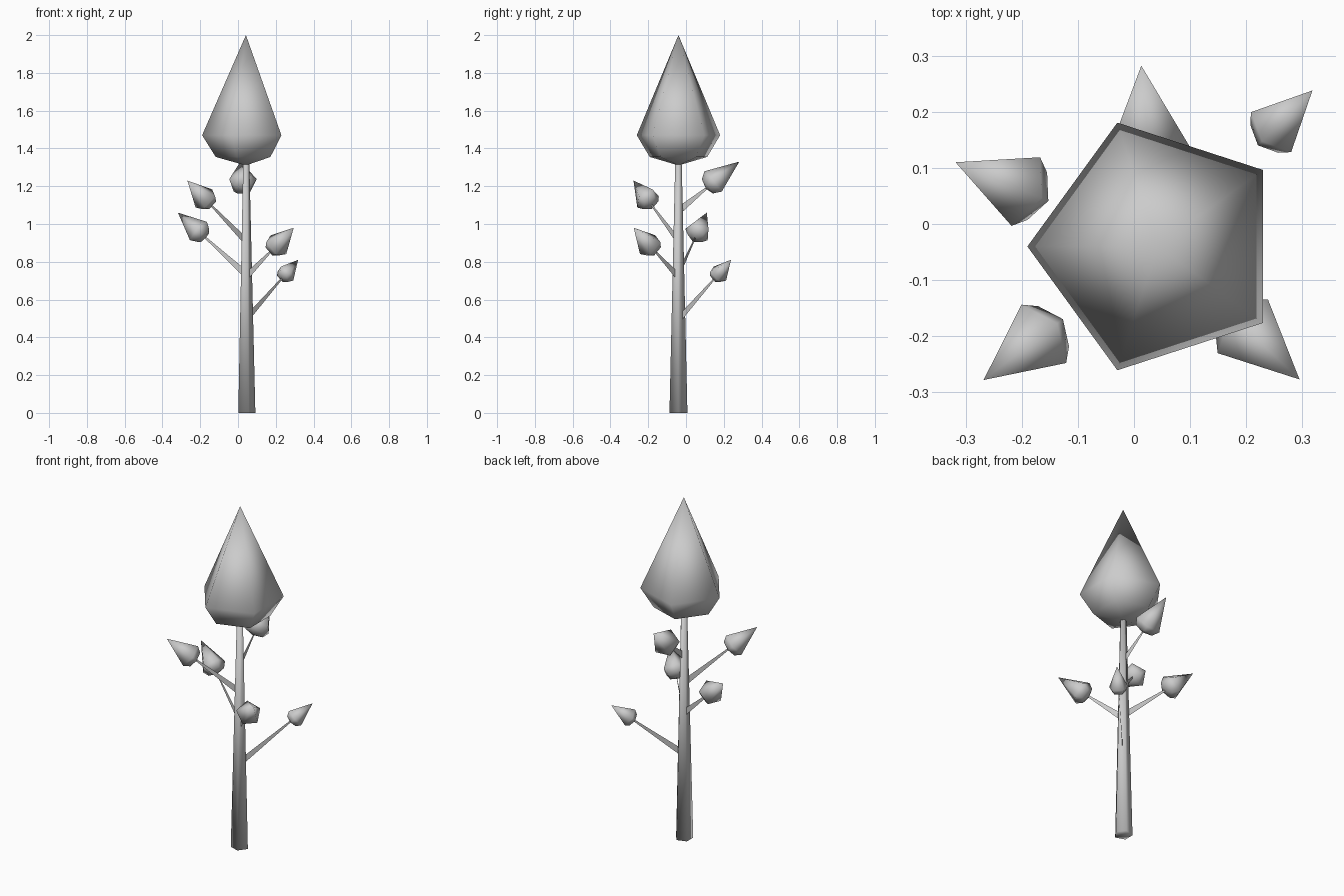
import bpy
from math import cos, sin, tan, pi, radians
from mathutils import Matrix, Vector

if "Cube" in bpy.data.objects:
    bpy.data.objects.remove(bpy.data.objects["Cube"])

CX, CY = 0.042, -0.04          # trunk axis


def make_object(name, verts, faces, smooth=True):
    mesh = bpy.data.meshes.new(name)
    mesh.from_pydata(verts, [], faces)
    for p in mesh.polygons:
        p.use_smooth = smooth
    obj = bpy.data.objects.new(name, mesh)
    bpy.context.collection.objects.link(obj)
    return obj


def lathe(name, profile, sides, phase, smooth=True):
    """Low-poly revolved shape from (radius, z) pairs; radius 0 makes a point."""
    verts, faces, rings = [], [], []
    for r, z in profile:
        start = len(verts)
        n = sides if r else 1
        verts += [(r * cos(phase + 2 * pi * i / sides),
                   r * sin(phase + 2 * pi * i / sides), z) for i in range(n)]
        rings.append([start + i % n for i in range(sides)])
    for lo, hi in zip(rings, rings[1:]):
        for i in range(sides):
            j = (i + 1) % sides
            quad = [lo[i], lo[j], hi[j], hi[i]]
            faces.append(list(dict.fromkeys(quad)))
    return make_object(name, verts, faces, smooth)


# trunk: tapered five-sided post
trunk = lathe("trunk", [(0, 0), (0.05, 0), (0.018, 1.33), (0, 1.33)], 5, 0)
trunk.location = (CX, CY, 0)

# foliage bud profile, base at the origin
BUD = [(0, 0), (0.16, 0.045), (0.232, 0.16), (0, 0.69)]
crown = lathe("crown", BUD, 5, pi / 5)
crown.location = (CX, CY, 1.31)

# branches: tip of each leaf bud, pitch in degrees, bud length
BRANCHES = [
    ((0.318, 0.238, 0.81), 39, 0.158),
    ((0.295, -0.277, 0.98), 37, 0.205),
    ((-0.268, -0.278, 1.23), 39.5, 0.205),
    ((-0.318, 0.11, 1.06), 40, 0.207),
    ((0.013, 0.282, 1.33), 39, 0.228),
]
for n, (tip, pitch, length) in enumerate(BRANCHES, 1):
    tip = Vector(tip)
    flat = Vector((tip.x - CX, tip.y - CY, 0))
    reach = flat.length
    flat.normalize()
    a = radians(pitch)
    axis = flat * cos(a) + Vector((0, 0, sin(a)))
    base = tip - axis * length

    # leaf bud: small tilted copy of the crown shape
    bud = lathe(f"leaf_bud_{n}", BUD, 5, pi / 5)
    yaw = Vector((1, 0)).angle_signed(flat.xy) * -1
    rot = Matrix.Rotation(yaw, 4, 'Z') @ Matrix.Rotation(pi / 2 - a, 4, 'Y')
    bud.matrix_world = (Matrix.Translation(base) @ rot
                        @ Matrix.Scale(length / 0.69, 4))

    # twig: thin upright blade narrowing toward the bud
    root = Vector((CX, CY, tip.z - reach * tan(a))) + flat * 0.02
    root.z += 0.02 * tan(a)
    end = base + axis * 0.02
    up = Vector((0, 0, 1))
    make_object(f"twig_{n}",
                [root - up * 0.022, end - up * 0.006,
                 end + up * 0.006, root + up * 0.022],
                [(0, 1, 2, 3)], False)
